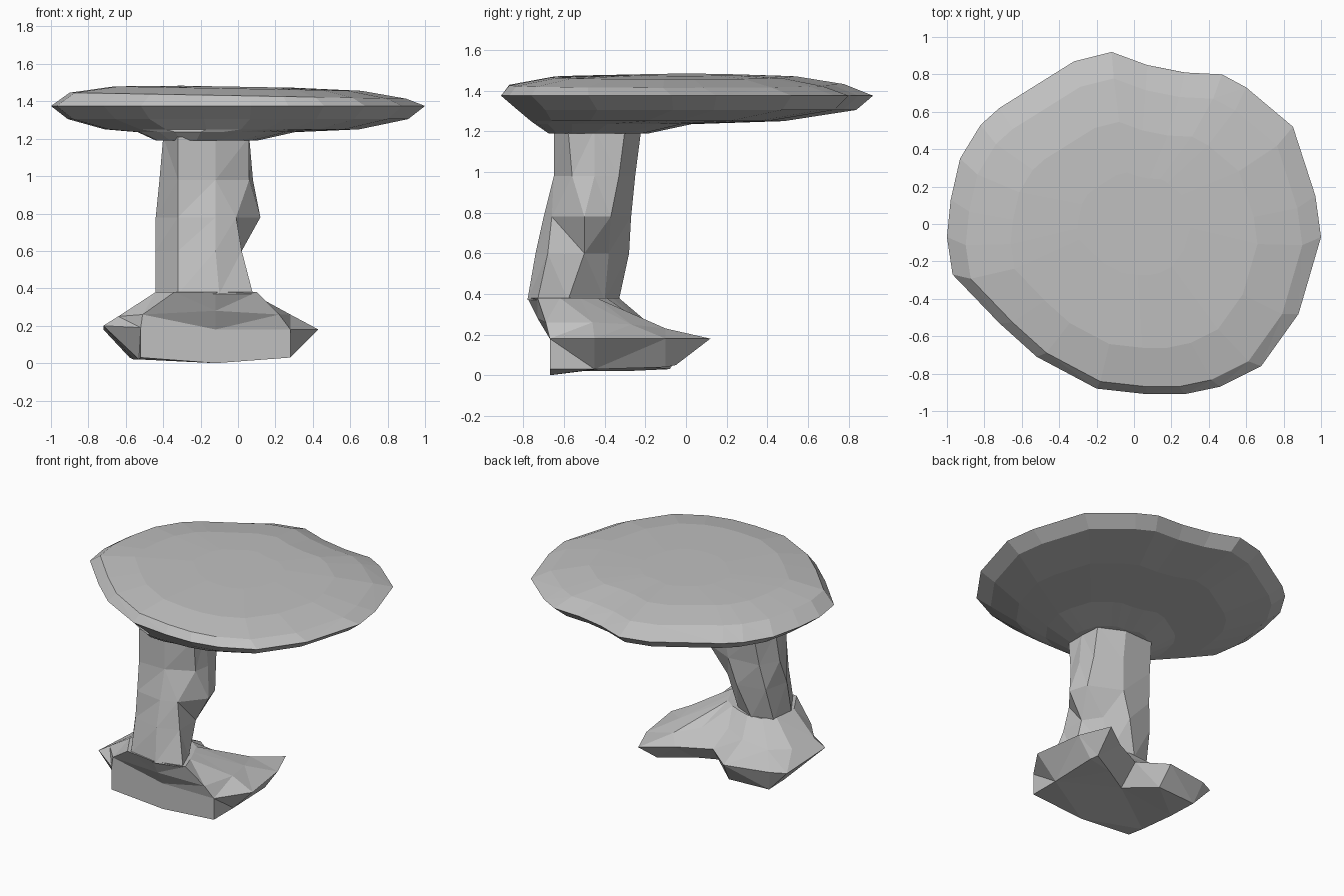
import bpy
import bmesh
from mathutils import Vector

default_cube = bpy.data.objects.get("Cube")
if default_cube:
    bpy.data.objects.remove(default_cube, do_unlink=True)


def make_material(name, color):
    material = bpy.data.materials.new(name)
    material.use_nodes = True
    material.diffuse_color = color
    material.node_tree.nodes["Principled BSDF"].inputs["Base Color"].default_value = color
    return material


stone = make_material("plain grey", (0.53, 0.53, 0.53, 1))


def scaled(ring, center, factor, height):
    """Shrink or grow a ring about a vertical axis and place it at a height."""
    cx, cy = center
    return [(cx + (x - cx) * factor, cy + (y - cy) * factor, height) for x, y in ring]


def loft(name, rings):
    """Skin a closed, faceted solid through rings with equal point counts."""
    bm = bmesh.new()
    loops = [[bm.verts.new(Vector(point)) for point in ring] for ring in rings]
    count = len(loops[0])
    for lower, upper in zip(loops, loops[1:]):
        for i in range(count):
            j = (i + 1) % count
            bm.faces.new((lower[i], lower[j], upper[j], upper[i]))
    bm.faces.new(list(reversed(loops[0])))
    bm.faces.new(loops[-1])
    bmesh.ops.triangulate(bm, faces=bm.faces[:])
    bmesh.ops.recalc_face_normals(bm, faces=bm.faces[:])
    mesh = bpy.data.meshes.new(name)
    bm.to_mesh(mesh)
    bm.free()
    mesh.materials.append(stone)
    obj = bpy.data.objects.new(name, mesh)
    bpy.context.collection.objects.link(obj)
    return obj


# Broad irregular cap: one outline, scaled into a thin lens that dips to the stem
outline = [
    (1, -.07), (.97, .15), (.85, .52), (.6, .73), (.47, .8), (.27, .81),
    (.07, .85), (-.12, .92), (-.32, .87), (-.72, .62), (-.82, .53), (-.93, .35),
    (-.98, .13), (-1, -.07), (-.97, -.27), (-.72, -.53), (-.52, -.71), (-.2, -.88),
    (.07, -.91), (.27, -.91), (.46, -.87), (.68, -.76), (.88, -.48),
]
middle = (0, 0)
cap_levels = [
    ((-.23, -.59), .27, 1.19), ((-.2, -.62), .42, 1.235), ((-.1, -.45), .68, 1.25),
    (middle, .91, 1.305), (middle, 1, 1.375), ((0, -.5), .9, 1.43),
    ((0, -.18), .66, 1.468), (middle, .3, 1.478),
]
cap_rings = []
for center, factor, height in cap_levels:
    tilt = .018 if height > 1.4 else 0
    ring = scaled(outline, center, factor, height)
    cap_rings.append([(x, y, z - tilt * x) for x, y, z in ring])
loft("cap", cap_rings)

# Leaning stem with a lump on its left side
stem_sections = {
    .37: [(-.32, -.74), (-.1, -.78), (.08, -.73), (.02, -.58),
          (-.13, -.4), (-.28, -.33), (-.42, -.38), (-.44, -.55)],
    .6: [(-.32, -.69), (-.12, -.74), (.02, -.68), (.02, -.5),
         (-.06, -.38), (-.2, -.28), (-.4, -.32), (-.44, -.5)],
    .78: [(-.32, -.67), (-.12, -.7), (-.01, -.66), (.12, -.5),
          (.08, -.37), (-.14, -.27), (-.37, -.29), (-.44, -.42)],
    .98: [(-.32, -.65), (-.12, -.65), (.06, -.56), (.08, -.45),
          (.06, -.33), (-.12, -.25), (-.35, -.26), (-.42, -.4)],
    1.21: [(-.32, -.65), (-.12, -.65), (.06, -.58), (.06, -.45),
           (.05, -.3), (-.12, -.22), (-.34, -.23), (-.4, -.4)],
}
loft("stem", [[(x, y, z) for x, y in ring] for z, ring in stem_sections.items()])

# Spreading foot with a pointed toe and a blunt lobe behind
sole = [
    (-.52, -.67, .03), (-.12, -.67, 0), (.28, -.67, .03), (.28, -.45, .03),
    (.28, -.1, .04), (.26, -.05, .05), (.06, -.17, .06), (-.12, -.27, .05),
    (-.28, -.08, .03), (-.58, -.1, .03), (-.56, -.3, .02), (-.53, -.55, .02),
]
edge = [
    (-.52, -.67, .19), (-.12, -.67, .18), (.28, -.67, .18), (.43, -.45, .18),
    (.38, -.1, .18), (.29, .12, .18), (.1, -.02, .18), (-.12, -.13, .18),
    (-.3, .01, .17), (-.62, -.05, .18), (-.72, -.1, .18), (-.72, -.53, .2),
]
shoulder = [
    (-.51, -.67, .26), (-.12, -.73, .28), (.22, -.69, .26), (.28, -.46, .26),
    (.24, -.27, .25), (.17, -.1, .23), (.03, -.22, .26), (-.15, -.26, .29),
    (-.3, -.2, .27), (-.5, -.2, .25), (-.62, -.3, .25), (-.64, -.52, .25),
]
collar = [
    (-.34, -.75), (-.12, -.78), (.1, -.73), (.06, -.62), (.02, -.52), (-.02, -.44),
    (-.09, -.39), (-.16, -.36), (-.25, -.33), (-.36, -.34), (-.43, -.4), (-.44, -.58),
]
loft("foot", [sole, edge, shoulder, [(x, y, .38) for x, y in collar]])
